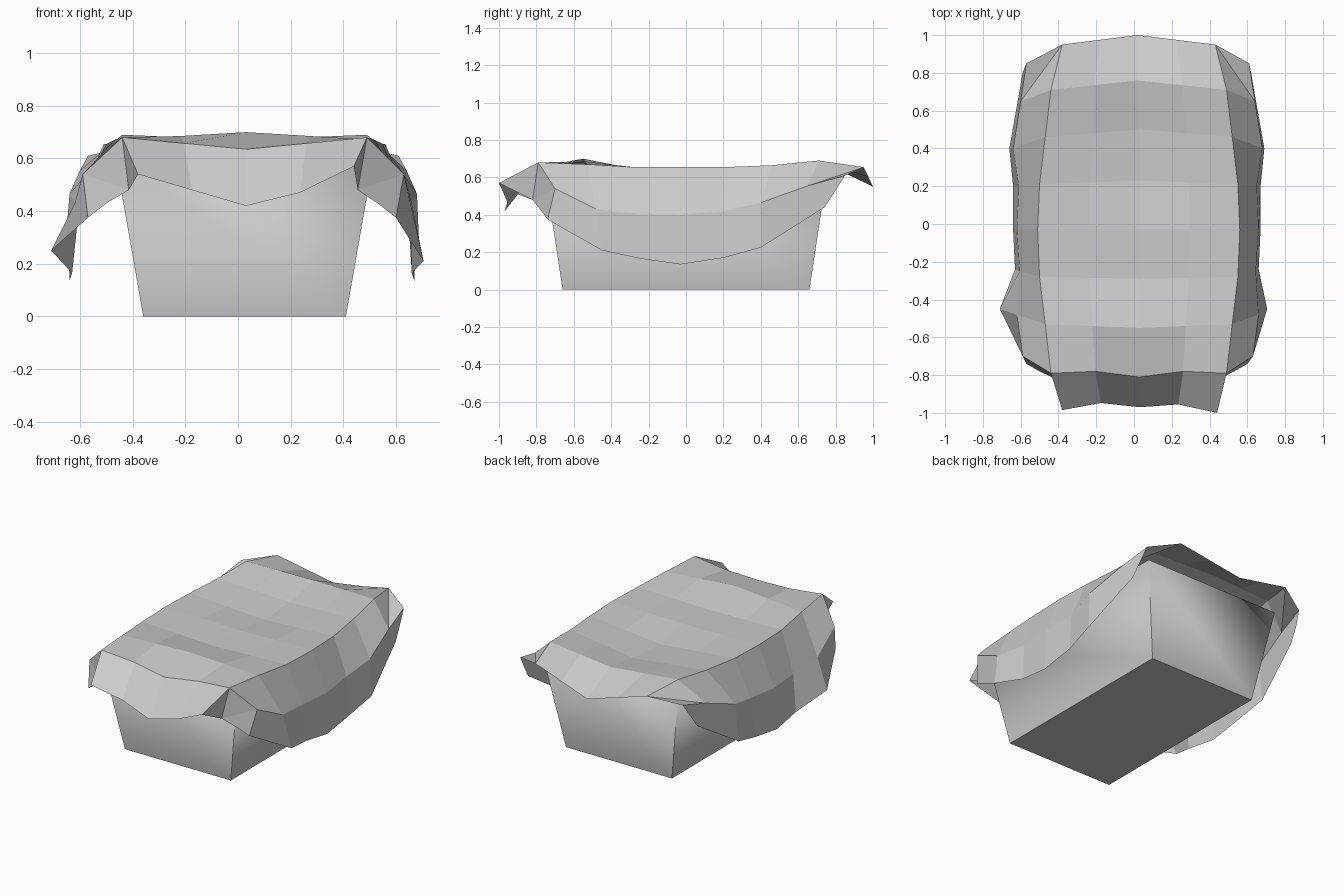
import bpy
import bmesh
from mathutils import Vector

default_cube = bpy.data.objects.get("Cube")
if default_cube:
    bpy.data.objects.remove(default_cube, do_unlink=True)


def make_material(name, colour):
    material = bpy.data.materials.new(name)
    material.use_nodes = True
    material.diffuse_color = colour
    material.node_tree.nodes["Principled BSDF"].inputs["Base Color"].default_value = colour
    return material


def make_object(name, bm, material):
    mesh = bpy.data.meshes.new(name)
    bm.to_mesh(mesh)
    bm.free()
    mesh.materials.append(material)
    obj = bpy.data.objects.new(name, mesh)
    bpy.context.collection.objects.link(obj)
    return obj


grey = make_material("plain grey", (0.6, 0.6, 0.6, 1))


# Crate: a box that widens towards the top; walls blend softly into the lid only
def build_crate(material):
    bm = bmesh.new()
    bmesh.ops.create_cube(bm, size=1)
    for vert in bm.verts:
        upper = vert.co.z > 0
        vert.co.x = vert.co.x * (0.98 if upper else 0.77) + 0.025
        vert.co.y *= 1.5 if upper else 1.32
        vert.co.z = 0.6 if upper else 0
    for face in bm.faces:
        face.smooth = True
    for edge in bm.edges:
        edge.smooth = all(vert.co.z > 0.5 for vert in edge.verts)
    return make_object("crate", bm, material)


# Cloth lines running from the front hem to the back hem
centre_line = [
    (.03, -.97, .42), (.03, -.81, .635), (.03, -.55, .7), (.03, -.29, .64), (.03, -.03, .645),
    (.03, .23, .615), (.03, .5, .625), (.02, .76, .67), (.02, 1, .55),
]
shoulder_line = [
    (.44, -1, .57), (.49, -.79, .68), (.52, -.53, .67), (.55, -.28, .655), (.56, -.03, .655),
    (.55, .21, .655), (.52, .46, .665), (.49, .71, .69), (.43, .95, .655),
]
fold_line = [
    (.455, -.82, .48), (.63, -.7, .54), (.66, -.48, .43), (.645, -.25, .405), (.66, -.03, .4),
    (.65, .2, .42), (.68, .4, .465), (.64, .65, .555), (.61, .85, .61),
]
hem_line = [
    (.53, -.78, .43), (.6, -.74, .375), (.705, -.45, .21), (.66, -.24, .165), (.67, -.03, .135),
    (.67, .2, .17), (.69, .4, .225), (.63, .74, .44), (.62, .8, .53),
]


def mirrored(line, shift):
    return [(shift - x, y, z) for x, y, z in line]


# The quarter lines lie between two others and pull back at the front edge
def quarter(line_a, line_b):
    line = [(Vector(a) + Vector(b)) / 2 for a, b in zip(line_a, line_b)]
    line[0].y += 0.03
    line[1].y += 0.02
    return line


# Cloth: one draped sheet stitched between neighbouring lines
def build_cloth(material):
    left_shoulder = mirrored(shoulder_line, 0.05)
    left_shoulder[0] = (-.38, -.985, .54)
    left_hem = mirrored(hem_line, 0.03)
    left_hem[2] = (-.71, -.45, .25)
    right_quarter = quarter(centre_line, shoulder_line)
    right_quarter[0].z = 0.47
    lines = [
        left_hem,
        mirrored(fold_line, 0.04),
        left_shoulder,
        quarter(left_shoulder, centre_line),
        centre_line,
        right_quarter,
        shoulder_line,
        fold_line,
        hem_line,
    ]
    bm = bmesh.new()
    columns = [[bm.verts.new(point) for point in line] for line in lines]
    for left, right in zip(columns, columns[1:]):
        for row in range(len(left) - 1):
            bm.faces.new((left[row], right[row], right[row + 1], left[row + 1]))
    # Corner creases: tucked in at the front, running out to the hem at the back
    for fold, shoulder in ((columns[1], columns[2]), (columns[-2], columns[-3])):
        bmesh.ops.connect_verts(bm, verts=[shoulder[1], fold[0]])
        bmesh.ops.connect_verts(bm, verts=[shoulder[-1], fold[-2]])
    return make_object("draped_cloth", bm, material)


build_crate(grey)
build_cloth(grey)
